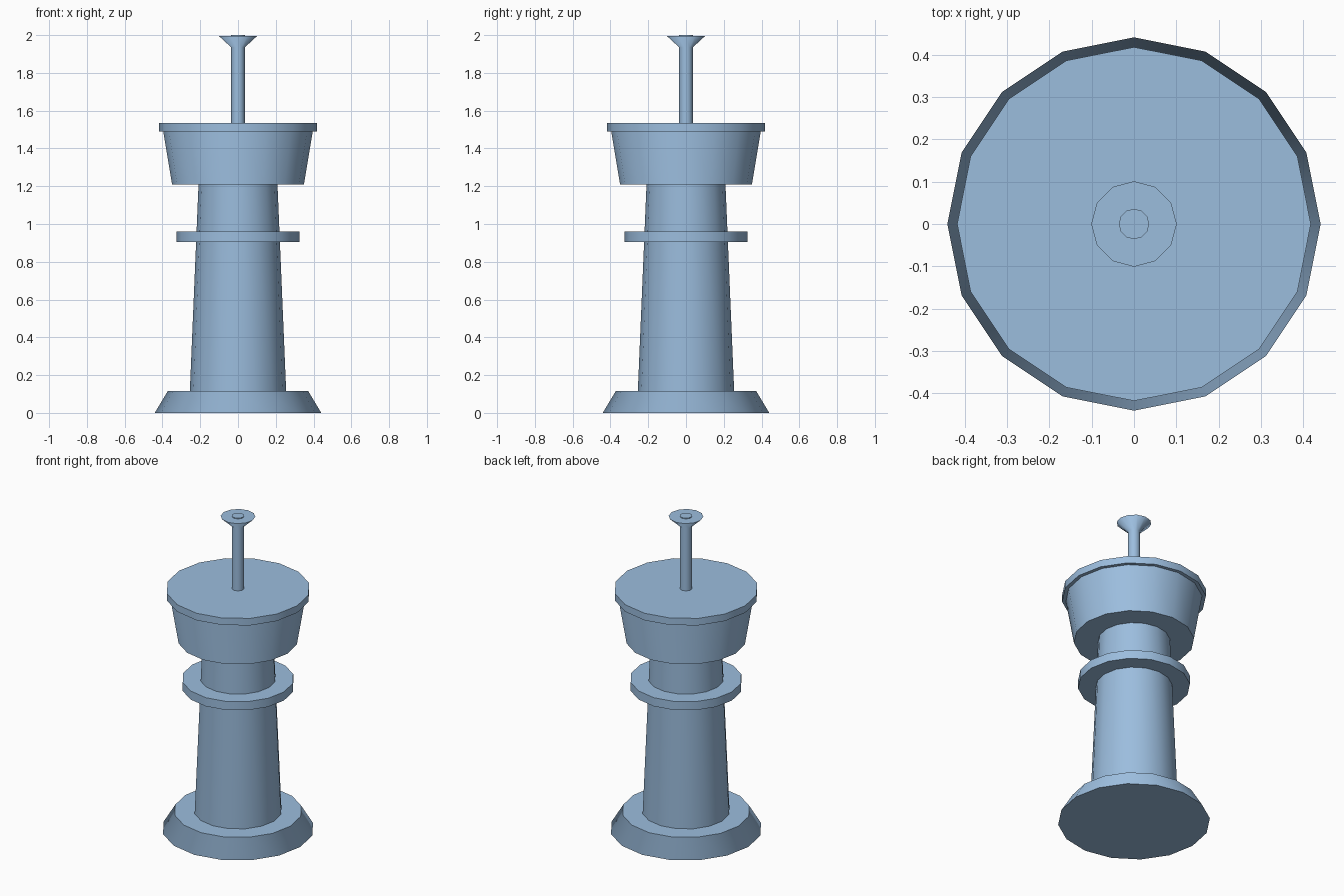
import bpy
from mathutils import Vector

if "Cube" in bpy.data.objects:
    bpy.data.objects.remove(bpy.data.objects["Cube"])

# Slate blue paint shared by every part
paint = bpy.data.materials.new("slate_blue")
paint.diffuse_color = (0.33, 0.51, 0.73, 1.0)
paint.use_nodes = True
paint.node_tree.nodes["Principled BSDF"].inputs["Base Color"].default_value = paint.diffuse_color


def frustum(name, z0, z1, r0, r1, sides=16):
    """Closed tapered cylinder from z0 to z1: round-shaded sides, flat caps."""
    bpy.ops.mesh.primitive_cone_add(vertices=sides, radius1=r0, radius2=r1,
                                    depth=z1 - z0, location=(0, 0, (z0 + z1) / 2))
    ob = bpy.context.object
    ob.name = name
    me = ob.data
    me.name = name
    me.materials.append(paint)
    bpy.ops.object.shade_smooth()
    # Sides shade radially, as on a straight cylinder; caps shade straight up or down
    normals = [Vector((0, 0, 1))] * len(me.loops)
    for face in me.polygons:
        for i in face.loop_indices:
            co = me.vertices[me.loops[i].vertex_index].co
            is_cap = abs(face.normal.z) > 0.99
            normals[i] = face.normal.copy() if is_cap else Vector((co.x, co.y, 0)).normalized()
    me.normals_split_custom_set(normals)
    return ob


# Flared foot and tapering tower shaft
frustum("base", 0.0, 0.115, 0.441, 0.372)
frustum("shaft", 0.115, 1.21, 0.255, 0.209)

# Collar around the shaft
frustum("collar", 0.905, 0.96, 0.325, 0.325)

# Widening cabin with its flat roof
frustum("cabin", 1.21, 1.49, 0.349, 0.396)
frustum("roof", 1.49, 1.535, 0.418, 0.418)

# Mast with a flared dish just below the tip
frustum("mast", 1.535, 2.0, 0.036, 0.036, 12)
frustum("mast_dish", 1.935, 1.995, 0.036, 0.101, 12)
